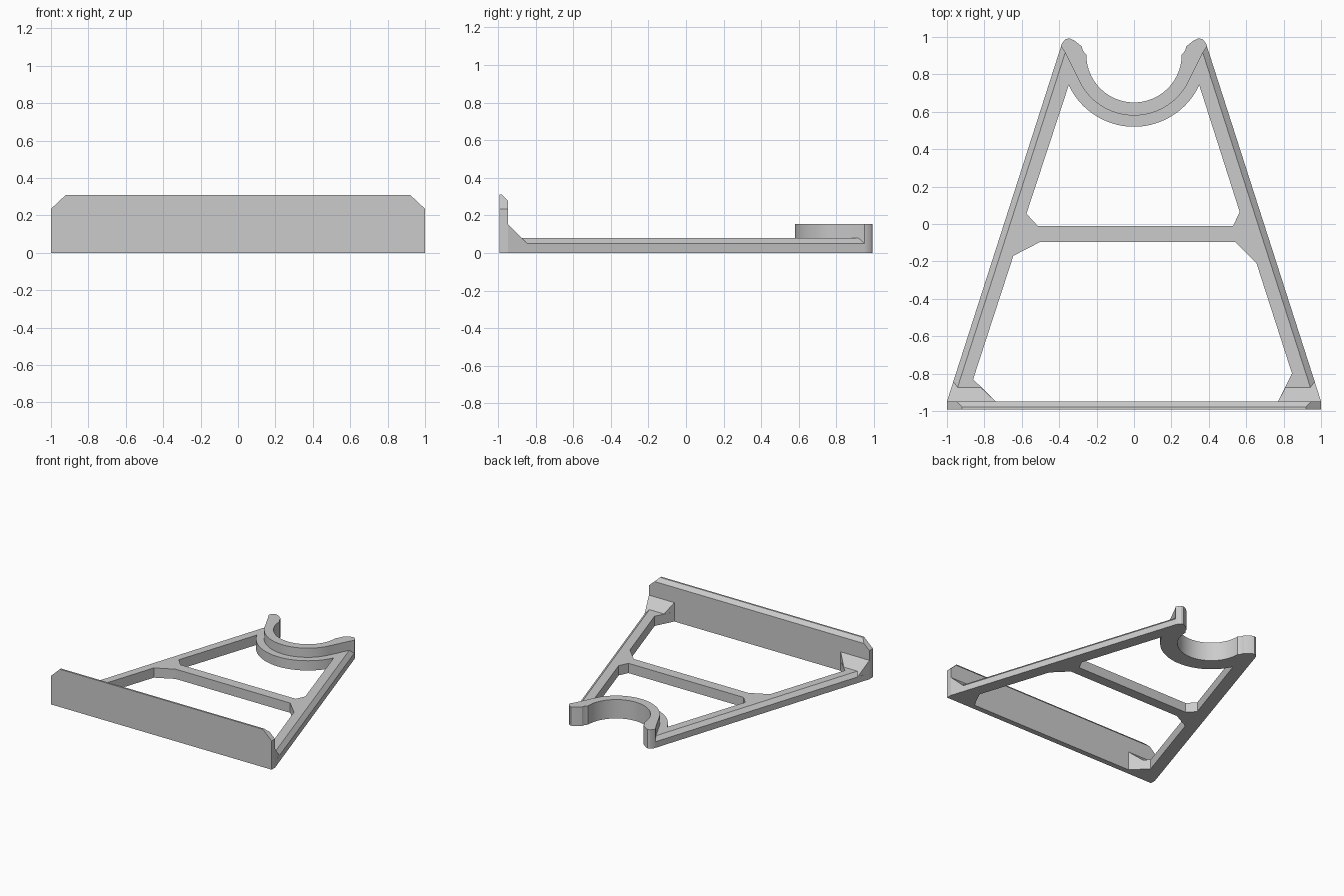
import bpy
import bmesh
from math import cos, sin, radians

cube = bpy.data.objects.get("Cube")
if cube:
    bpy.data.objects.remove(cube, do_unlink=True)

grey = bpy.data.materials.new("plain_grey")
grey.use_nodes = True
grey.diffuse_color = (0.6, 0.6, 0.6, 1)
grey.node_tree.nodes["Principled BSDF"].inputs["Base Color"].default_value = (0.6, 0.6, 0.6, 1)

BACK = -0.948      # rear face of the front plate
CENTRE_Y = 0.905   # centre of the round cradle


def loft(name, rings):
    """Skin matching point rings and cap both ends."""
    bm = bmesh.new()
    loops = [[bm.verts.new(p) for p in ring] for ring in rings]
    n = len(loops[0])
    for a, b in zip(loops, loops[1:]):
        for i in range(n):
            j = (i + 1) % n
            bm.faces.new((a[i], a[j], b[j], b[i]))
    bm.faces.new(loops[0])
    bm.faces.new(loops[-1])
    bmesh.ops.recalc_face_normals(bm, faces=bm.faces)
    mesh = bpy.data.meshes.new(name)
    bm.to_mesh(mesh)
    bm.free()
    mesh.materials.append(grey)
    obj = bpy.data.objects.new(name, mesh)
    bpy.context.collection.objects.link(obj)
    return obj


def prism(name, outline, low, high):
    return loft(name, [[(x, y, z) for x, y in outline] for z in (low, high)])


def arc(radius, start, end, steps=40):
    angles = [radians(start + (end - start) * i / steps) for i in range(steps + 1)]
    return [(radius * cos(a), CENTRE_Y + radius * sin(a)) for a in angles]


def mirrored(points):
    return [(-x, y) for x, y in reversed(points)]


def activate(obj):
    bpy.ops.object.select_all(action='DESELECT')
    obj.select_set(True)
    bpy.context.view_layer.objects.active = obj


def cut(obj, cutter):
    activate(obj)
    mod = obj.modifiers.new("opening", 'BOOLEAN')
    mod.operation = 'DIFFERENCE'
    mod.solver = 'EXACT'
    mod.object = cutter
    bpy.ops.object.modifier_apply(modifier=mod.name)
    bpy.data.objects.remove(cutter, do_unlink=True)


# Tapered frame with bevelled outer edges
side = [(1, BACK), (0.39, 0.95)]
scallop = arc(0.255, 0, -180)


def frame_ring(z, inset):
    right = [(x - inset, y) for x, y in side]
    return [(x, y, z) for x, y in right + scallop + mirrored(right)]


frame = loft("frame", [frame_ring(0, 0), frame_ring(0.05, 0), frame_ring(0.08, 0.033)])

# Openings above and below the crossbar
upper = arc(0.385, 205, 335) + [(0.565, 0.065), (0.53, -0.01), (-0.515, -0.01), (-0.575, 0.055)]
lower = [(-0.5, -0.095), (-0.645, -0.17), (-0.86, -0.83), (-0.74, BACK), (-0.74, -1.1),
         (0.77, -1.1), (0.77, BACK), (0.845, -0.8), (0.655, -0.21), (0.54, -0.095)]
for outline in (upper, lower):
    cut(frame, prism("opening_cutter", outline, -0.1, 0.2))

# Raised round cradle with rounded tips
tip = [(0.37, 0.92), (0.39, 0.95), (0.384, 0.968), (0.366, 0.988), (0.347, 0.993),
       (0.32, 0.982), (0.28, 0.95), (0.272, 0.925)]
cradle = prism("cradle", tip + scallop + mirrored(tip) + arc(0.325, 207, 333), 0, 0.155)

# Front plate: clipped top corners, bevelled rear top edge


def plate_ring(y, top_x, top_z):
    half = [(1, 0), (1, 0.235), (top_x, top_z)]
    return [(x, y, z) for x, z in half + mirrored(half)]


plate = loft("front_plate", [plate_ring(-0.993, 0.92, 0.31),
                             plate_ring(-0.978, 0.92, 0.31),
                             plate_ring(BACK, 0.95, 0.28)])

# Sloped corner gussets between plate and frame
for name, sign, foot_x, inner_x in (("left_gusset", 1, 0.77, 0.81),
                                    ("right_gusset", -1, 0.74, 0.82)):
    foot = [(1, BACK), (0.966, -0.843), (0.943, -0.873), (inner_x, -0.873), (foot_x, BACK)]
    base = [(sign * x, y, 0.04) for x, y in foot]
    slope = [(sign * x, y, 0.155 - (y - BACK)) for x, y in foot]
    loft(name, [base, slope])

for obj in (frame, cradle):
    activate(obj)
    bpy.ops.object.shade_smooth_by_angle(angle=radians(25))
